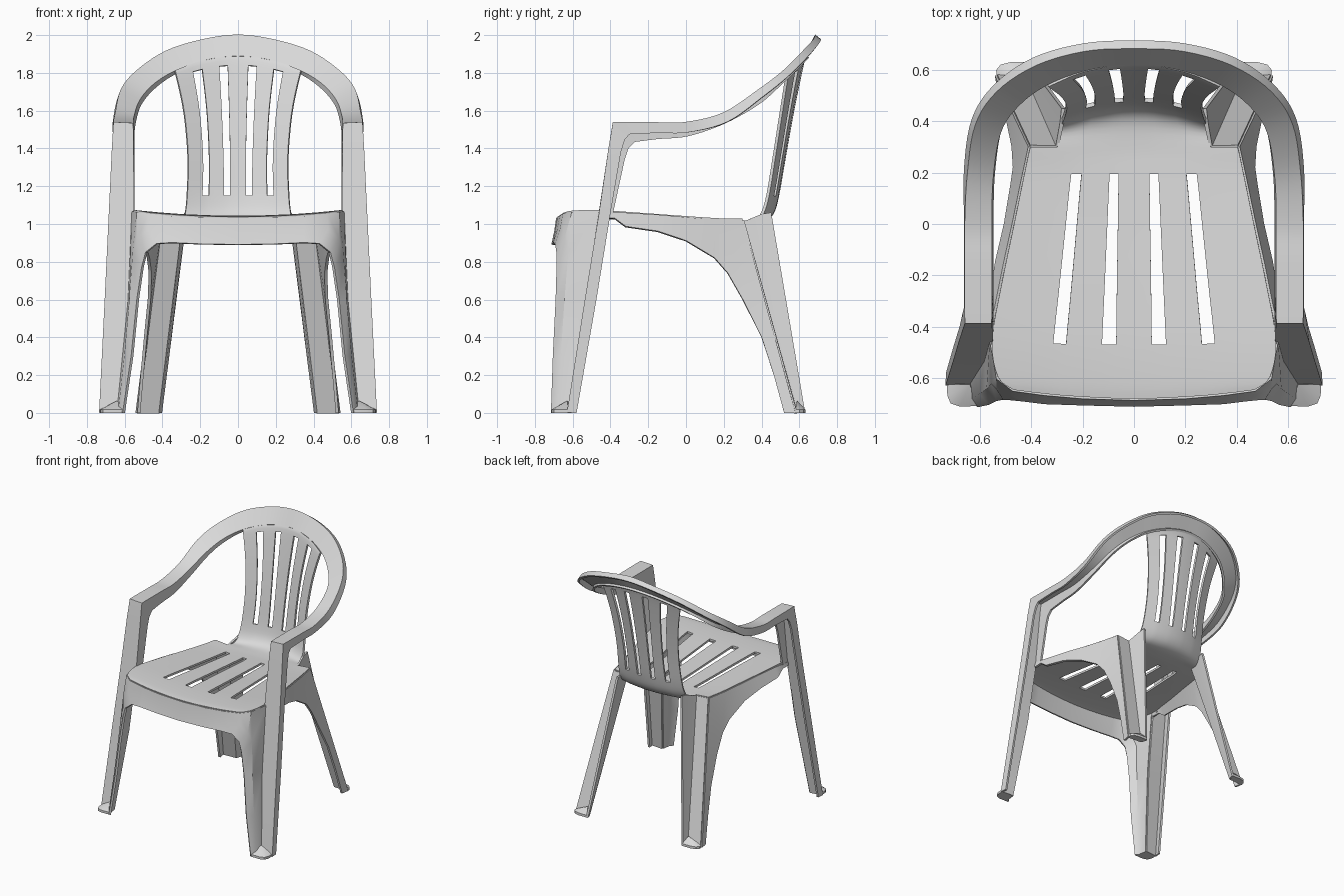
import bpy
from mathutils import Vector

plastic = bpy.data.materials.new("grey_plastic")
plastic.diffuse_color = (0.7, 0.7, 0.7, 1)


def smooth_rows(rows, k):
    """Sample a smooth curve through rows of numbers, k steps per segment."""
    out = []
    n = len(rows)
    for i in range(n - 1):
        p0, p1, p2, p3 = (rows[max(0, min(n - 1, j))] for j in (i - 1, i, i + 1, i + 2))
        for s in range(k):
            t = s / k
            out.append([0.5 * (2 * b + (c - a) * t + (2 * a - 5 * b + 4 * c - d) * t * t
                               + (3 * b - a - 3 * c + d) * t ** 3)
                        for a, b, c, d in zip(p0, p1, p2, p3)])
    out.append(list(rows[-1]))
    return out


def make_sheet(name, grid, keep=lambda i, j: True, mirror=True, thick=0.016):
    """Thin moulded sheet from a grid of points."""
    cols = len(grid[0])
    verts = [p for row in grid for p in row]
    faces = [(i * cols + j, i * cols + j + 1, (i + 1) * cols + j + 1, (i + 1) * cols + j)
             for i in range(len(grid) - 1) for j in range(cols - 1) if keep(i, j)]
    return finish(name, verts, faces, mirror, thick)


def finish(name, verts, faces, mirror, thick):
    me = bpy.data.meshes.new(name)
    me.from_pydata([tuple(v) for v in verts], [], faces)
    me.materials.append(plastic)
    ob = bpy.data.objects.new(name, me)
    bpy.context.collection.objects.link(ob)
    if mirror:
        ob.modifiers.new("mirror", 'MIRROR')
    if thick:
        sol = ob.modifiers.new("wall", 'SOLIDIFY')
        sol.thickness, sol.offset = thick, 0
    bpy.ops.object.select_all(action='DESELECT')
    ob.select_set(True)
    bpy.context.view_layer.objects.active = ob
    bpy.ops.object.convert(target='MESH')
    bpy.ops.object.shade_smooth_by_angle(angle=0.6)
    return ob


# Seat and slatted back: y, z, plan bow, dish, then half-widths of slots and edges
K = 4
profile = [
    (-.68, 1.03, .014, .009, .08, .13, .27, .32, .40, .47),
    (-.62, 1.035, .007, .009, .08, .13, .27, .32, .42, .53),
    (-.47, 1.035, .003, .009, .07, .125, .265, .315, .42, .555),
    (-.25, 1.025, .0, .009, .067, .115, .245, .292, .387, .52),
    (0, 1.012, .0, .009, .063, .104, .223, .266, .349, .468),
    (.195, 1.003, 0, .009, .06, .095, .205, .245, .32, .428),
    (.30, 1.0, 0, .011, .055, .085, .19, .225, .30, .405),
    (.40, 1.01, -.04, 0, .05, .08, .175, .21, .29, .39),
    (.455, 1.055, -.06, 0, .045, .077, .16, .195, .28, .38),
    (.485, 1.15, -.065, 0, .042, .075, .155, .19, .27, .37),
    (.52, 1.35, -.07, 0, .042, .078, .153, .187, .265, .37),
    (.565, 1.6, -.07, -.02, .047, .087, .165, .205, .285, .37),
    (.615, 1.84, -.07, -.055, .055, .10, .19, .24, .325, .37),
    (.63, 1.885, -.07, -.06, .057, .102, .195, .245, .335, .37)]
shell = []
for y, z, bow, dish, *xs in smooth_rows(profile, K):
    shell.append([(x, y + bow * (x / .3) ** 2, z + dish * (x / .3) ** 2) for x in [0] + xs])


def shell_keep(i, j):
    seg = i // K
    if j in (1, 3):                       # slots
        return not (2 <= seg < 5 or 9 <= seg < 12)
    return j < 5 or seg < 6               # seat is wider than the back


make_sheet("seat_and_back", shell, shell_keep)

# Front apron flowing into the inner panel of each front leg
apron = [
    [(0, -.68, 1.03), (0, -.69, .96), (0, -.705, .89)],
    [(.2, -.674, 1.034), (.2, -.685, .96), (.2, -.70, .893)],
    [(.35, -.661, 1.042), (.35, -.675, .965), (.35, -.695, .90)],
    [(.47, -.645, 1.053), (.475, -.66, .97), (.43, -.685, .895)],
    [(.53, -.60, 1.063), (.53, -.64, .92), (.485, -.68, .85)],
    [(.555, -.455, 1.065), (.55, -.62, .85), (.505, -.68, .77)],
    [(.575, -.525, .6), (.568, -.64, .6), (.53, -.685, .6)],
    [(.605, -.573, .3), (.595, -.66, .3), (.56, -.70, .3)],
    [(.635, -.62, 0), (.628, -.68, 0), (.605, -.71, 0)]]
make_sheet("front_apron", apron)

# Side apron flowing into the side panel of each rear leg
side = [
    [(.556, -.455, 1.06), (.558, -.45, 1.03)],
    [(.555, -.40, 1.06), (.56, -.38, 1.03)],
    [(.535, -.32, 1.057), (.561, -.32, .985)],
    [(.501, -.15, 1.047), (.535, -.15, .96)],
    [(.468, 0, 1.034), (.50, 0, .91)],
    [(.437, .15, 1.024), (.475, .15, .82)],
    [(.405, .30, 1.02), (.465, .22, .74)],
    [(.459, .415, .6), (.47, .30, .6)],
    [(.484, .47, .4), (.49, .40, .4)],
    [(.51, .525, .2), (.508, .465, .2)],
    [(.535, .58, 0), (.525, .52, 0)]]
make_sheet("side_apron", side)

# Rear leg: back-facing strip and inner wall
rear = [
    [(.405, .30, 1.02), (.30, .30, 1.011), (.281, .395, 1.05), (.275, .45, 1.06)],
    [(.535, .58, 0), (.425, .585, 0), (.415, .61, 0), (.41, .63, 0)]]
make_sheet("rear_leg", rear)

# Front legs, arms and top rail: inner lip, inner edge, outer edge, outer lip
leg = [
    ((.63, -.56, 0), (.635, -.62, 0), (.73, -.625, 0), (.725, -.58, 0)),
    ((.57, -.47, .6), (.575, -.525, .6), (.70, -.53, .6), (.695, -.475, .6)),
    ((.555, -.39, 1.04), (.555, -.455, 1.06), (.678, -.455, 1.06), (.672, -.40, 1.06)),
    ((.556, -.325, 1.34), (.558, -.405, 1.40), (.662, -.405, 1.40), (.66, -.345, 1.38)),
    ((.556, -.305, 1.40), (.56, -.388, 1.50), (.656, -.388, 1.50), (.655, -.325, 1.445))]
arm = [
    ((.556, -.27, 1.435), (.56, -.383, 1.53), (.655, -.383, 1.535), (.655, -.30, 1.475)),
    ((.556, -.15, 1.45), (.56, -.15, 1.53), (.655, -.15, 1.533), (.655, -.15, 1.482)),
    ((.556, .01, 1.465), (.56, 0, 1.53), (.655, 0, 1.535), (.655, .01, 1.485)),
    ((.55, .20, 1.53), (.555, .18, 1.57), (.645, .20, 1.585), (.655, .22, 1.54)),
    ((.52, .38, 1.63), (.525, .36, 1.655), (.615, .39, 1.71), (.625, .41, 1.675)),
    ((.445, .485, 1.72), (.45, .47, 1.74), (.53, .52, 1.81), (.54, .54, 1.78)),
    ((.33, .57, 1.80), (.33, .555, 1.815), (.38, .62, 1.91), (.39, .645, 1.885)),
    ((.17, .625, 1.855), (.17, .61, 1.87), (.19, .675, 1.97), (.195, .70, 1.95)),
    ((0, .645, 1.875), (0, .63, 1.89), (0, .685, 1.995), (0, .71, 1.972))]


def flip(stations):
    return [tuple((-x, y, z) for x, y, z in s) for s in reversed(stations)]


flat = [[c for p in s for c in p] for s in arm + flip(arm[:-1])]
rail = [[tuple(r[i:i + 3]) for i in (0, 3, 6, 9)] for r in smooth_rows(flat, 5)]
frame = leg + rail + flip(leg)
last = len(frame) - 1
make_sheet("arms_and_front_legs", frame,
           lambda i, j: j > 0 or 2 <= i < last - 2, mirror=False)


# Feet: small sloped caps in the corner of each leg
def foot(name, apex, corner, rim):
    ring = [corner] + rim
    n = len(ring)
    verts = [apex] + [(x, y, .018) for x, y in ring] + [(x, y, 0) for x, y in ring]
    faces = []
    for i in range(n):
        a, b = 1 + i, 1 + (i + 1) % n
        faces += [(0, a, b), (a, a + n, b + n, b)]
    faces.append(tuple(range(2 * n, n, -1)))
    finish(name, verts, faces, True, 0)


foot("front_foot", (.64, -.627, .065), (.637, -.618),
     [(.607, -.71), (.68, -.712), (.715, -.70), (.728, -.67), (.73, -.625)])
foot("rear_foot", (.432, .588, .065), (.428, .58),
     [(.535, .578), (.538, .60), (.52, .622), (.48, .632), (.41, .632)])
